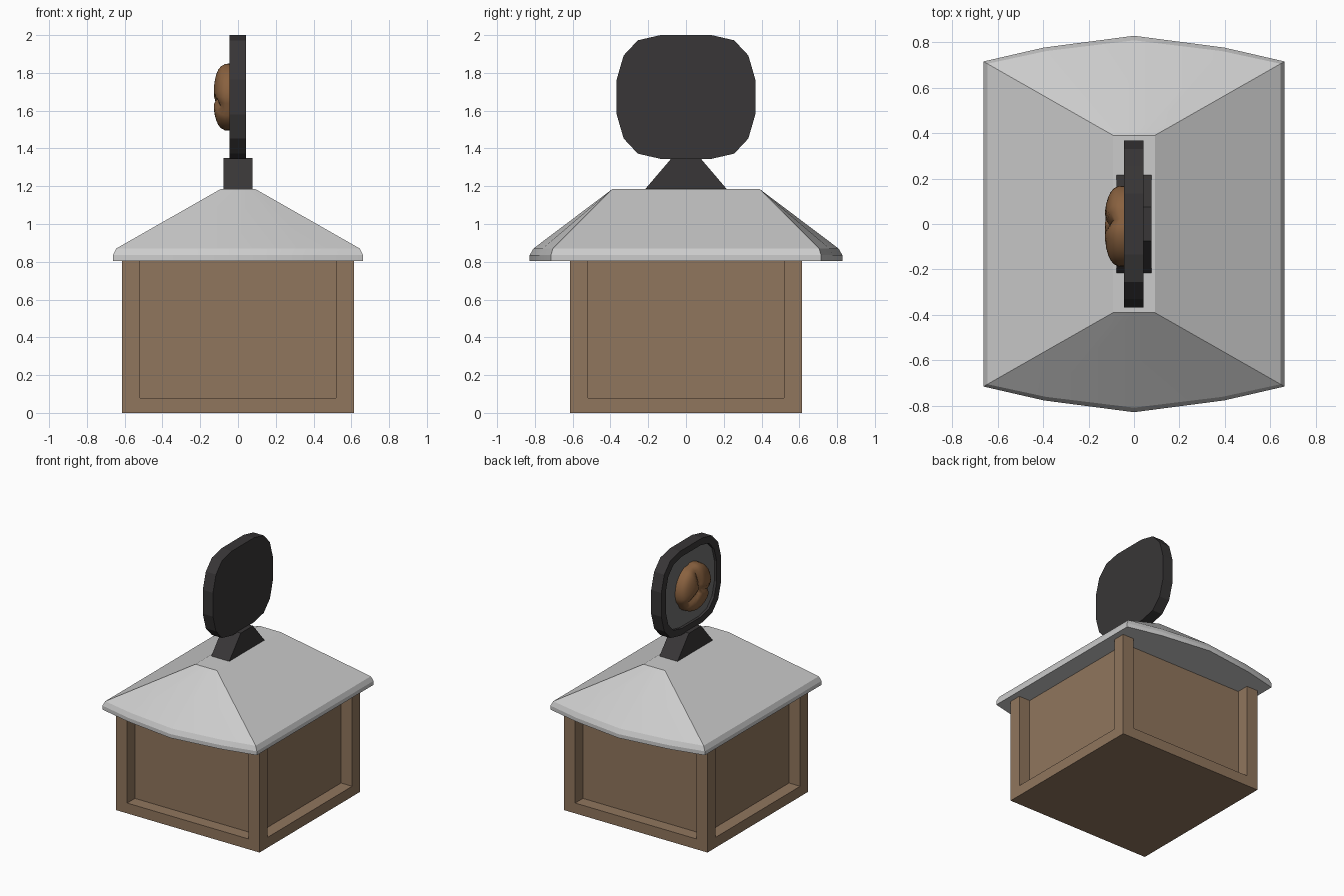
import bpy, bmesh
from math import exp, hypot, cos, sin, radians, sqrt

if "Cube" in bpy.data.objects:
    bpy.data.objects.remove(bpy.data.objects["Cube"])


def material(name, rgb):
    m = bpy.data.materials.new(name)
    m.diffuse_color = (*rgb, 1)
    m.use_nodes = True
    m.node_tree.nodes["Principled BSDF"].inputs["Base Color"].default_value = m.diffuse_color
    return m


wood = material("wood", (0.28, 0.18, 0.11))
dark = material("dark_metal", (0.04, 0.037, 0.038))
grey = material("panel_grey", (0.16, 0.16, 0.16))
bread = material("bread_brown", (0.25, 0.12, 0.05))


def finish(name, bm, mat=None, smooth=None):
    bmesh.ops.recalc_face_normals(bm, faces=bm.faces[:])
    me = bpy.data.meshes.new(name)
    bm.to_mesh(me)
    bm.free()
    ob = bpy.data.objects.new(name, me)
    bpy.context.collection.objects.link(ob)
    if mat:
        me.materials.append(mat)
    if smooth:
        bpy.ops.object.select_all(action='DESELECT')
        ob.select_set(True)
        bpy.context.view_layer.objects.active = ob
        bpy.ops.object.shade_smooth_by_angle(angle=radians(smooth))
    return ob


def loft(name, rings, mat=None, smooth=None):
    """Skin a stack of equal-length rings and cap both ends."""
    bm = bmesh.new()
    loops = [[bm.verts.new(p) for p in r] for r in rings]
    n = len(loops[0])
    for a, b in zip(loops, loops[1:]):
        for i in range(n):
            j = (i + 1) % n
            bm.faces.new((a[i], a[j], b[j], b[i]))
    bm.faces.new(loops[0])
    bm.faces.new(loops[-1])
    return finish(name, bm, mat, smooth)


def box(name, x0, x1, y0, y1, z0, z1, mat):
    return loft(name, [[(x0, y0, z), (x1, y0, z), (x1, y1, z), (x0, y1, z)]
                       for z in (z0, z1)], mat)


# Hut body: base slab, recessed walls, corner posts
W, P = 0.615, 0.52
box("base_slab", -W, W, -W, W, 0, 0.08, wood)
box("walls", -P, P, -P, P, 0.08, 0.805, wood)
for sx in (-1, 1):
    for sy in (-1, 1):
        xs, ys = sorted((sx * P, sx * W)), sorted((sy * P, sy * W))
        box("corner_post", *xs, *ys, 0.08, 0.805, wood)


# Roof with bowed ends and a softened eave
def roof_ring(hx, corner, bow, z):
    half = [(f * hx, corner + (bow - corner) * g)
            for f, g in ((1, 0), (0.6, 0.54), (0, 1), (-0.6, 0.54), (-1, 0))]
    return [(x, y, z) for x, y in half] + [(-x, -y, z) for x, y in half]


loft("roof", [roof_ring(0.662, 0.715, 0.828, 0.805),
              roof_ring(0.662, 0.715, 0.828, 0.835),
              roof_ring(0.645, 0.705, 0.808, 0.87),
              roof_ring(0.092, 0.39, 0.39, 1.185)], smooth=18)

# Sign foot
loft("sign_foot", [[(x, -0.22, 1.18), (x, 0.22, 1.18), (x, 0.075, 1.35), (x, -0.075, 1.35)]
                   for x in (-0.078, 0.076)], dark)

# Sign board: rounded outline with a recessed face towards -x
CZ = 1.6725
quarter = [(0.367, 0.0925), (0.33, 0.22), (0.255, 0.30), (0.135, 0.3275)]
outline = (quarter + [(-y, z) for y, z in reversed(quarter)]
           + [(-y, -z) for y, z in quarter] + [(y, -z) for y, z in reversed(quarter)])


def sign_ring(x, s):
    return [(x, y * s, CZ + z * s) for y, z in outline]


loft("sign_frame", [sign_ring(0.042, 1), sign_ring(-0.045, 1),
                    sign_ring(-0.045, 0.85), sign_ring(-0.022, 0.85)], dark)
loft("sign_panel", [sign_ring(-0.01, 0.85), sign_ring(-0.025, 0.85)], grey)

# Bread bun relief: half dome with three creases meeting near the middle
creases = [(cos(radians(a)), sin(radians(a))) for a in (100, 215, 340)]
bm = bmesh.new()
bmesh.ops.create_uvsphere(bm, u_segments=32, v_segments=16, radius=1)
for v in bm.verts:
    u, w, d = v.co
    if d < 0:
        v.co = (-0.02, -0.01 - u * 0.18, CZ + w * 0.18)
        continue
    groove = 0
    for cx, cy in creases:
        t = max(0, u * cx + w * cy)
        groove = max(groove, exp(-(hypot(u - t * cx, w - t * cy) / 0.13) ** 2))
    r = 1 - 0.05 * groove
    height = 0.112 * sqrt(max(d, 0)) * (1 - 0.24 * groove)
    v.co = (-0.02 - height, -0.01 - u * 0.18 * r, CZ + w * 0.18 * r)
bmesh.ops.remove_doubles(bm, verts=bm.verts[:], dist=0.0005)
finish("bread_bun", bm, bread, smooth=50)
